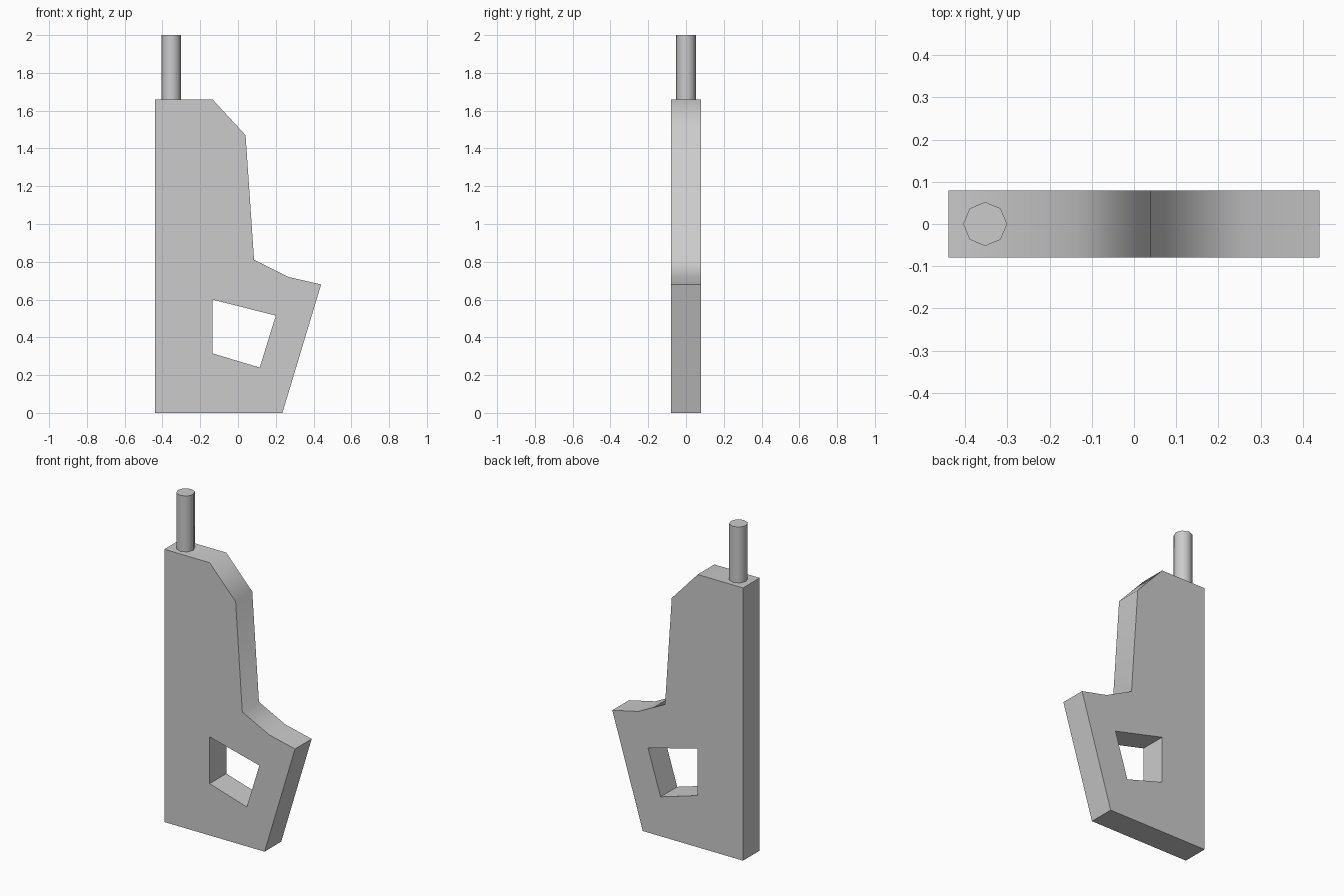
import bpy, bmesh, math

if "Cube" in bpy.data.objects:
    bpy.data.objects.remove(bpy.data.objects["Cube"])

T = 0.08  # half thickness of the plate

outline = [(-0.44, 0), (0.235, 0), (0.44, 0.68), (0.265, 0.72),
           (0.085, 0.81), (0.04, 1.47), (-0.135, 1.66), (-0.44, 1.66)]
hole = [(-0.135, 0.6), (0.2, 0.515), (0.115, 0.24), (-0.135, 0.315)]


def smooth(obj, angle):
    bpy.ops.object.select_all(action='DESELECT')
    obj.select_set(True)
    bpy.context.view_layer.objects.active = obj
    bpy.ops.object.shade_smooth_by_angle(angle=math.radians(angle))


# flat body: profile with a grip opening, extruded through its thickness
bm = bmesh.new()
for loop in (outline, hole):
    vs = [bm.verts.new((x, -T, z)) for x, z in loop]
    for i, v in enumerate(vs):
        bm.edges.new((v, vs[(i + 1) % len(vs)]))
bmesh.ops.triangle_fill(bm, edges=bm.edges[:], use_beauty=True, normal=(0, -1, 0))
ext = bmesh.ops.extrude_face_region(bm, geom=bm.faces[:], use_keep_orig=True)
bmesh.ops.translate(bm, vec=(0, 2 * T, 0),
                    verts=[g for g in ext['geom'] if isinstance(g, bmesh.types.BMVert)])
bmesh.ops.recalc_face_normals(bm, faces=bm.faces[:])
mesh = bpy.data.meshes.new("body")
bm.to_mesh(mesh)
bm.free()
body = bpy.data.objects.new("body", mesh)
bpy.context.collection.objects.link(body)
smooth(body, 65)

# eight-sided antenna stub on the top
bpy.ops.mesh.primitive_cylinder_add(vertices=8, radius=0.052, depth=0.34,
                                    location=(-0.353, 0, 1.83))
antenna = bpy.context.object
antenna.name = "antenna"
smooth(antenna, 50)
